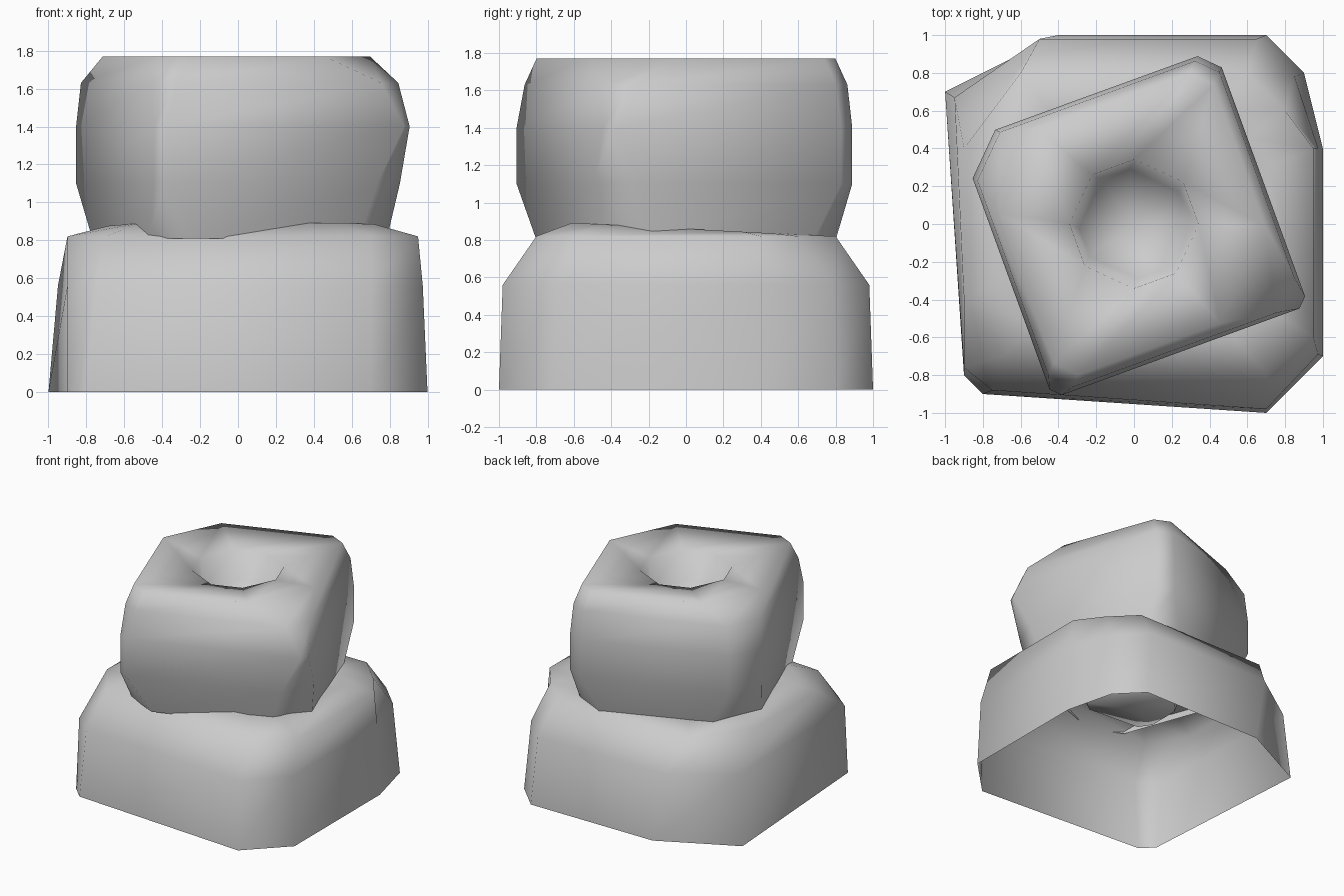
import bpy
import bmesh
from math import radians
from mathutils import Matrix, Vector

cube = bpy.data.objects.get("Cube")
if cube:
    bpy.data.objects.remove(cube, do_unlink=True)

stone = bpy.data.materials.new("stone grey")
stone.use_nodes = True
GREY = (0.6, 0.6, 0.6, 1)
stone.diffuse_color = GREY
stone.node_tree.nodes["Principled BSDF"].inputs["Base Color"].default_value = GREY


def block(name, rings, pit_height):
    """Skin stacked rings of points and close the last one at the pit floor."""
    bm = bmesh.new()
    rows = [[bm.verts.new(point) for point in ring] for ring in rings]
    count = len(rows[0])
    for low, high in zip(rows, rows[1:]):
        for i in range(count):
            j = (i + 1) % count
            bm.faces.new((low[j], low[i], high[i], high[j]))
    floor = bm.verts.new((0, 0, pit_height))
    for i in range(count):
        bm.faces.new((rows[-1][(i + 1) % count], rows[-1][i], floor))
    for face in bm.faces:
        face.smooth = True
    mesh = bpy.data.meshes.new(name)
    bm.to_mesh(mesh)
    bm.free()
    mesh.materials.append(stone)
    bpy.context.collection.objects.link(bpy.data.objects.new(name, mesh))


# lower boulder: open underneath, sides lean from the foot to the shoulder
foot = [(-1, .7), (-.4, 1), (.7, 1), (.9, .8), (1, .4),
        (1, -.7), (.7, -1), (-.8, -.9), (-.9, -.8)]
shoulder = [(-.9, .4), (-.6, .8), (.6, .8), (.8, .6), (.95, .4),
            (.95, -.6), (.7, -.8), (-.7, -.7), (-.9, -.4)]


def wall_ring(z, lean_x, lean_y):
    """Outline part of the way from the foot to the shoulder."""
    return [(a + (c - a) * lean_x, b + (d - b) * lean_y, z)
            for (a, b), (c, d) in zip(foot, shoulder)]


def shelf_ring(z, scale, tilt):
    """Shoulder outline drawn inwards and tipped up towards the front."""
    return [(x * scale, y * scale, z - tilt * y) for x, y in shoulder]


block("lower_boulder", [
    wall_ring(0, 0, 0),
    wall_ring(.56, .5, .1),
    wall_ring(.82, 1, 1),
    shelf_ring(.86, .76, .04),
    shelf_ring(.83, .42, 0),
    shelf_ring(.58, .33, 0),
], pit_height=.54)

# upper boulder: turned square whose corners are cut by differing amounts
TURN = 20


def square_ring(z, half, cuts):
    """Square with cut corners: left, back, right, then front corner."""
    points = []
    for quarter, cut in enumerate(cuts):
        spin = Matrix.Rotation(radians(TURN - 90 * quarter), 3, "Z")
        points.append(spin @ Vector((-half, half - cut, z)))
        points.append(spin @ Vector((cut - half, half, z)))
    return points


EVEN = [.2] * 4
block("upper_boulder", [
    square_ring(.81, .68, (.3, .2, .25, .2)),
    square_ring(1.1, .72, (.2, .1, .2, .05)),
    square_ring(1.4, .72, (.2, .1, .05, .05)),
    square_ring(1.63, .7, (.2, .1, .15, .1)),
    square_ring(1.77, .65, (.35, .1, .4, .1)),
    square_ring(1.73, .32, EVEN),
    square_ring(1.5, .28, EVEN),
], pit_height=1.44)
